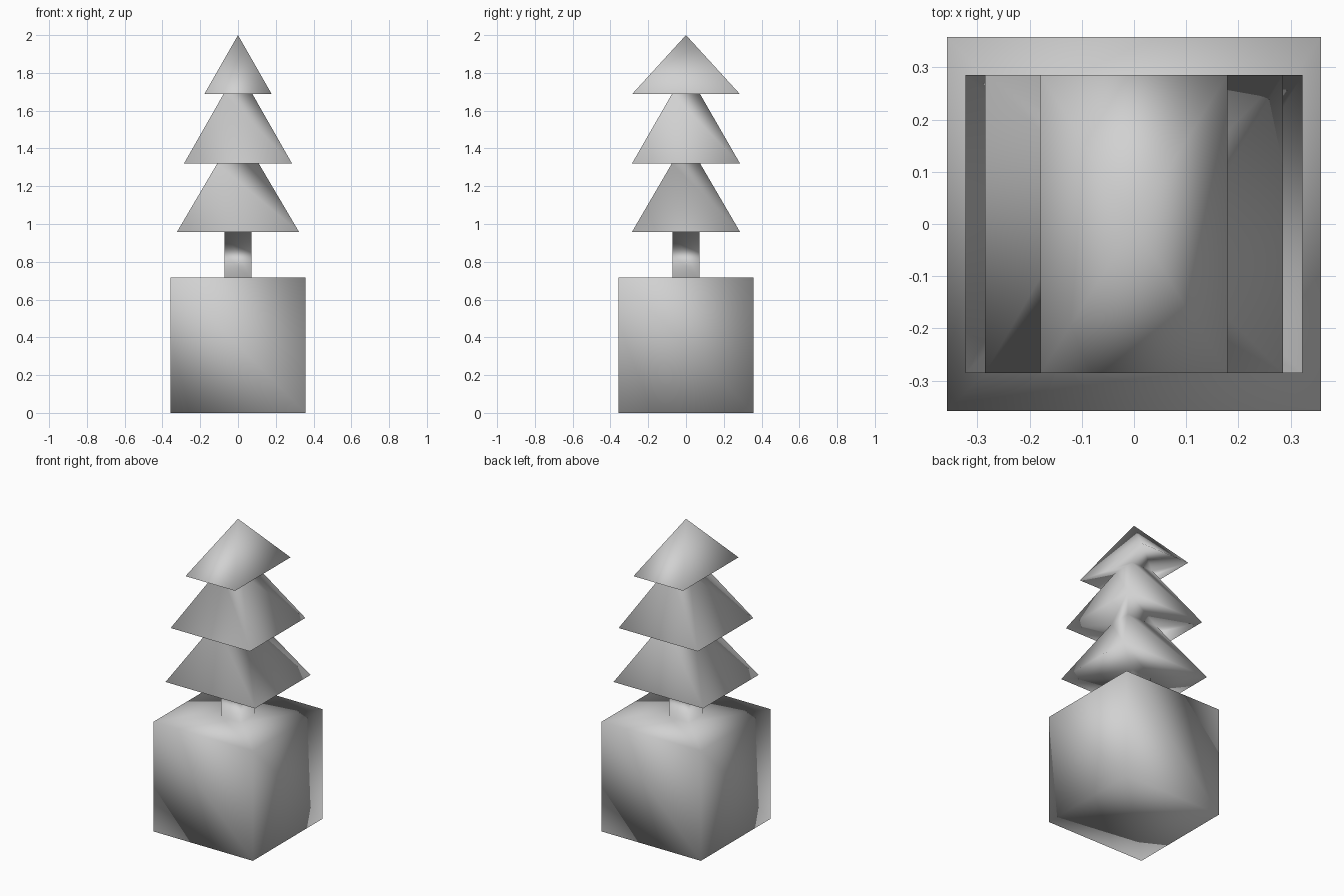
import bpy
import bmesh
from mathutils import Vector

cube = bpy.data.objects.get("Cube")
if cube:
    bpy.data.objects.remove(cube, do_unlink=True)

# One plain grey for the whole model
grey = bpy.data.materials.new("plain_grey")
grey.use_nodes = True
grey.diffuse_color = (0.64, 0.64, 0.64, 1)
grey.node_tree.nodes["Principled BSDF"].inputs["Base Color"].default_value = (0.64, 0.64, 0.64, 1)

# Rectangular sections, bottom to top: half width, half depth, height
SECTIONS = [
    (0.358, 0.358, 0.0),      # block base
    (0.358, 0.358, 0.717),    # block top
    (0.072, 0.072, 0.717),    # trunk foot
    (0.072, 0.072, 0.958),    # trunk top
    (0.323, 0.286, 0.958),    # lower tier rim
    (0.11, 0.075, 1.32),      # lower tier neck
    (0.286, 0.286, 1.32),     # middle tier rim
    (0.077, 0.075, 1.687),    # middle tier neck
    (0.179, 0.286, 1.687),    # upper tier rim
]
APEX = 2.0
# Quads split along the other diagonal: (band, side)
TURNED = {(5, 1), (7, 0)}


def ring(bm, half_x, half_y, z):
    corners = ((-1, -1), (1, -1), (1, 1), (-1, 1))
    return [bm.verts.new((half_x * x, half_y * y, z)) for x, y in corners]


def split_quad(bm, a, b, c, d):
    """Two triangles meeting along b-d."""
    bm.faces.new((a, b, d))
    bm.faces.new((b, c, d))


# Block, trunk and tiers form one continuous smooth skin
bm = bmesh.new()
rings = [ring(bm, *section) for section in SECTIONS]
base = rings[0]
split_quad(bm, base[1], base[0], base[3], base[2])
for band, (low, high) in enumerate(zip(rings, rings[1:])):
    for i in range(4):
        j = (i + 1) % 4
        if (band, i) in TURNED:
            split_quad(bm, high[i], low[i], low[j], high[j])
        else:
            split_quad(bm, low[i], low[j], high[j], high[i])

# Pointed tip of the upper tier
tip = bm.verts.new((0, 0, APEX))
for i in range(4):
    bm.faces.new((rings[-1][i], rings[-1][(i + 1) % 4], tip))

for face in bm.faces:
    face.smooth = True
bm.normal_update()

# Soft shading across every edge, weighted by triangle area
normals = [
    sum((f.normal * f.calc_area() for f in v.link_faces), Vector()).normalized()
    for v in bm.verts
]

mesh = bpy.data.meshes.new("tree_on_block")
bm.to_mesh(mesh)
bm.free()
mesh.normals_split_custom_set_from_vertices(normals)
mesh.materials.append(grey)
tree = bpy.data.objects.new("tree_on_block", mesh)
bpy.context.scene.collection.objects.link(tree)
